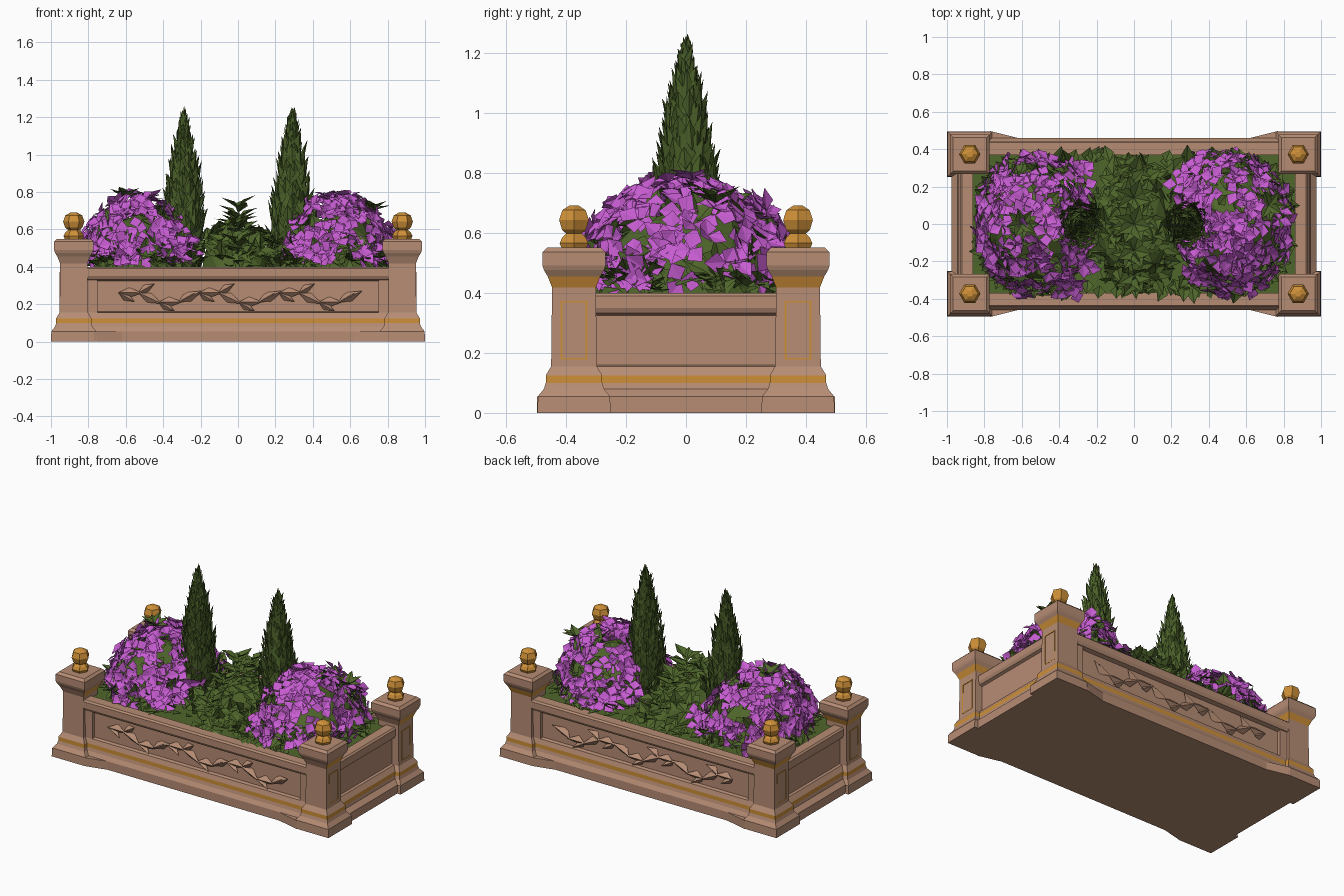
import bpy, bmesh, math, random
from mathutils import Vector

random.seed(7)
cube = bpy.data.objects.get("Cube")
if cube:
    bpy.data.objects.remove(cube, do_unlink=True)


def material(name, rgb):
    m = bpy.data.materials.new(name)
    m.use_nodes = True
    m.diffuse_color = (*rgb, 1)
    m.node_tree.nodes["Principled BSDF"].inputs["Base Color"].default_value = (*rgb, 1)
    return m


STONE = material("terracotta stone", (0.47, 0.265, 0.175))
GOLD = material("old gold", (0.62, 0.28, 0.04))
LEAF = material("leaf green", (0.078, 0.132, 0.024))
CYPRESS = material("dark cypress green", (0.07, 0.118, 0.022))
PETAL = material("magenta petal", (0.58, 0.11, 0.65))


def finish(bm, name, mats, recalc=False):
    if recalc:
        bmesh.ops.recalc_face_normals(bm, faces=bm.faces)
    me = bpy.data.meshes.new(name)
    bm.to_mesh(me)
    bm.free()
    for m in mats:
        me.materials.append(m)
    ob = bpy.data.objects.new(name, me)
    bpy.context.collection.objects.link(ob)


def skin(bm, rings, mats):
    """Join rings of points with quads and close both ends."""
    loops = [[bm.verts.new(p) for p in ring] for ring in rings]
    n = len(loops[0])
    for a, b, mat in zip(loops, loops[1:], mats):
        for i in range(n):
            j = (i + 1) % n
            bm.faces.new((a[i], a[j], b[j], b[i])).material_index = mat
    bm.faces.new(loops[0][::-1])
    bm.faces.new(loops[-1]).material_index = mats[-1]


def rect(cx, cy, hx, hy, z):
    return [(cx + sx * hx, cy + sy * hy, z) for sx, sy in ((-1, -1), (1, -1), (1, 1), (-1, 1))]


def box(bm, x0, x1, y0, y1, z0, z1):
    c = ((x0 + x1) / 2, (y0 + y1) / 2, abs(x1 - x0) / 2, abs(y1 - y0) / 2)
    skin(bm, [rect(*c, z0), rect(*c, z1)], [0])


def leaf(bm, p, d, n, length, width, fold=0.012):
    """Folded diamond growing from p along d and facing n."""
    d = d.normalized()
    s = d.cross(n)
    if s.length < 0.01:
        s = d.orthogonal()
    s.normalize()
    n = s.cross(d)
    mid = p + d * length * 0.45
    base, tip, m = bm.verts.new(p), bm.verts.new(p + d * length), bm.verts.new(mid)
    r = bm.verts.new(mid + s * width / 2 + n * fold)
    l = bm.verts.new(mid - s * width / 2 + n * fold)
    for f in ((base, r, m), (r, tip, m), (tip, l, m), (l, base, m)):
        bm.faces.new(f)


def jitter(a):
    return Vector([random.uniform(-a, a) for _ in range(3)])


# Trough: stepped plinth, gold band, recessed walls, rim and planted bed
bm = bmesh.new()
rows = [(0.975, 0.46, 0, 0), (0.975, 0.46, 0.055, 0), (0.945, 0.445, 0.08, 0),
        (0.94, 0.44, 0.1, 1), (0.94, 0.44, 0.125, 0), (0.92, 0.43, 0.155, 0),
        (0.905, 0.408, 0.16, 0), (0.905, 0.408, 0.325, 0), (0.922, 0.435, 0.332, 0),
        (0.93, 0.445, 0.35, 0), (0.93, 0.445, 0.39, 0), (0.92, 0.435, 0.4, 0),
        (0.86, 0.37, 0.4, 0), (0.86, 0.37, 0.385, 2)]
skin(bm, [rect(0, 0, *r[:3]) for r in rows], [r[3] for r in rows])
for sx in (-1, 1):
    for sy in (-1, 1):
        # Panel stile and flared plinth end beside each post
        box(bm, sx * 0.75, sx * 0.82, sy * 0.39, sy * 0.43, 0.15, 0.34)
        wedge = [(0.77, 0.44), (0.77, 0.497), (0.62, 0.46), (0.62, 0.44)]
        skin(bm, [[(sx * x, sy * y, z) for x, y in wedge] for z in (0, 0.055)], [0])
finish(bm, "planter_trough", [STONE, GOLD, LEAF], True)

# Corner posts with inlaid gold frames, and lathed ball finials
POST = [(0.122, 0, 0), (0.12, 0.055, 0), (0.1, 0.08, 0), (0.094, 0.1, 1),
        (0.094, 0.125, 0), (0.076, 0.155, 0), (0.073, 0.418, 1), (0.088, 0.455, 0),
        (0.1, 0.475, 0), (0.105, 0.49, 0), (0.105, 0.535, 0), (0.09, 0.55, 0)]
FINIAL = [(0.046, 0.545), (0.055, 0.565), (0.045, 0.585), (0.03, 0.597),
          (0.046, 0.61), (0.057, 0.642), (0.045, 0.675), (0.018, 0.69)]
for sx, side in ((-1, "right"), (1, "left")):
    for sy, end in ((-1, "front"), (1, "back")):
        cx, cy = sx * 0.878, sy * 0.373
        bm = bmesh.new()
        skin(bm, [rect(cx, cy, h, h, z) for h, z, _ in POST], [p[2] for p in POST])
        # The upper gold collar is plain stone on its front face
        bm.normal_update()
        for f in bm.faces:
            if f.normal.y < -0.5 and f.calc_center_median().z > 0.4:
                f.material_index = 0
        finish(bm, f"{end}_{side}_post", [STONE, GOLD], True)

        bm = bmesh.new()
        x0, x1 = cx + sx * 0.07, cx + sx * 0.077
        for k in (-1, 1):
            box(bm, x0, x1, cy + k * 0.042 - 0.003, cy + k * 0.042 + 0.003, 0.18, 0.37)
            zc = 0.275 + k * 0.095
            box(bm, x0, x1, cy - 0.045, cy + 0.045, zc - 0.003, zc + 0.003)
        finish(bm, f"{end}_{side}_post_inlay", [GOLD], True)

        bm = bmesh.new()
        turn = [i * math.tau / 6 for i in range(6)]
        skin(bm, [[(cx + r * math.cos(a), cy + r * math.sin(a), z) for a in turn]
                  for r, z in FINIAL], [0] * len(FINIAL))
        finish(bm, f"{end}_{side}_finial", [GOLD], True)

# Carved vine on the long panels: wavy stem with leaves either side
for sy, end in ((-1, "front"), (1, "back")):
    bm = bmesh.new()
    out = Vector((0, sy, 0))
    path = [Vector((-0.64 + i * 0.107, sy * 0.432, 0.237 + 0.035 * math.sin(i * 1.57 + 0.8)))
            for i in range(13)]
    for i, (a, b) in enumerate(zip(path, path[1:])):
        leaf(bm, a, b - a, out, (b - a).length * 1.2, 0.055, -0.026)
        up = 1 if i % 2 else -1
        leaf(bm, a, Vector((0.9, 0, up * 0.5)), out, 0.1, 0.045, -0.026)
    finish(bm, f"{end}_carved_vine", [STONE])


def dome_point(cx, rx, ry, h, low=0.0, high=1.0):
    """Random point and outward direction on half an ellipsoid."""
    a, u = random.uniform(0, math.tau), random.uniform(low, high)
    r = math.sqrt(1 - u * u)
    x, y = r * math.cos(a), r * math.sin(a)
    p = Vector((cx + rx * x, ry * y, 0.41 + h * u))
    return p, Vector((x / rx, y / ry, u / h)).normalized()


def core(bm, cx, rx, ry, h):
    made = bmesh.ops.create_icosphere(bm, subdivisions=2, radius=1)
    for v in made["verts"]:
        v.co = (cx + v.co.x * rx, v.co.y * ry, 0.4 + max(v.co.z, -0.05) * h)


def lying_leaf(bm, p, n, length, width):
    """Leaf spread over the surface of a mound, tip drooping outward."""
    d = n.cross(jitter(1)).normalized() + n * random.uniform(0.1, 0.8) + jitter(0.2)
    leaf(bm, p, d, n + Vector((0, 0, 0.4)), length, width)


def petal_clump(bm, p, n):
    """Three broad petals opened around n."""
    t = n.orthogonal().normalized()
    b, spin = n.cross(t), random.uniform(0, math.tau)
    for k in range(3):
        a = spin + k * math.tau / 3
        d = t * math.cos(a) + b * math.sin(a) + n * random.uniform(-0.1, 0.5)
        leaf(bm, p, d, n, random.uniform(0.055, 0.085), 0.07, 0.008)


# Flowering bushes: leafy core, skirt of leaves and broad folded petals
for sx, side in ((-1, "right"), (1, "left")):
    cx = sx * 0.53
    bm = bmesh.new()
    core(bm, cx, 0.25, 0.31, 0.28)
    for i in range(170):
        p, n = dome_point(cx, 0.27, 0.34, 0.31, 0, 0.35 if i % 2 else 1)
        lying_leaf(bm, p, n, random.uniform(0.08, 0.12), 0.07)
    # Small sprig near the crown
    for i in range(8):
        a = i * 2.4
        d = Vector((math.cos(a), math.sin(a), 0.3 + i * 0.06))
        p = Vector((-0.6, 0, 0.77)) if sx < 0 else Vector((0.72, 0.1, 0.7))
        leaf(bm, p, d, Vector((0, 0, 1)), 0.1, 0.055)
    finish(bm, f"{side}_bush_leaves", [LEAF])

    bm = bmesh.new()
    for i in range(185):
        p, n = dome_point(cx, 0.295, 0.36, 0.355, 0.1, 1)
        petal_clump(bm, p + jitter(0.02), (n + jitter(0.4)).normalized())
    # Blooms spilling low toward the middle, front and back
    for i in range(16):
        p = Vector((sx * random.uniform(0.22, 0.42), random.choice((-1, 1)) * random.uniform(0.2, 0.36),
                    random.uniform(0.44, 0.54)))
        petal_clump(bm, p, Vector((-sx * 0.3, p.y * 2, 0.8)).normalized())
    finish(bm, f"{side}_bush_flowers", [PETAL])

# Central shrub: leafy mound with rosettes
bm = bmesh.new()
core(bm, 0, 0.2, 0.31, 0.17)
for i in range(150):
    p, n = dome_point(0, 0.21, 0.32, 0.19)
    lying_leaf(bm, p, n, random.uniform(0.09, 0.13), 0.075)
for y, top in ((0, 0.72), (-0.14, 0.63), (0.14, 0.65), (-0.27, 0.53), (0.27, 0.53)):
    for i in range(14):
        a = i * 2.4
        d = Vector((math.cos(a), math.sin(a), 0.1 + i * 0.04))
        z = top - 0.14 + i * 0.011
        leaf(bm, Vector((0, y, z)), d, Vector((0, 0, 1)), 0.14 - i * 0.002, 0.075)
finish(bm, "central_shrub", [LEAF])

# Low leaves filling the bed and edging the rim
bm = bmesh.new()
for i in range(260):
    a = random.uniform(0, math.tau)
    c, s = math.cos(a), math.sin(a)
    k = 1 if i % 2 else random.uniform(0.75, 1)
    p = Vector((k * 0.79 * math.copysign(abs(c) ** 0.55, c),
                k * 0.33 * math.copysign(abs(s) ** 0.5, s), random.uniform(0.4, 0.46)))
    d = Vector((c, s, random.uniform(-0.1, 0.7))) + jitter(0.6)
    leaf(bm, p, d, Vector((c * 0.4, s * 0.4, 1)), random.uniform(0.07, 0.11), 0.07)
finish(bm, "edging_leaves", [LEAF])


def cypress_radius(t):
    return 0.115 * min(1, 0.75 + t) * (1 - t ** 2.3) + 0.008


# Pair of columnar cypresses covered in broad upright scales
for sx, side in ((-1, "right"), (1, "left")):
    cx = sx * 0.29
    bm = bmesh.new()
    turn = [i * math.tau / 8 for i in range(8)]
    levels = [i / 8 for i in range(9)]
    skin(bm, [[(cx + 0.8 * cypress_radius(t) * math.cos(a), 0.8 * cypress_radius(t) * math.sin(a),
                0.4 + 0.78 * t) for a in turn] for t in levels], [0] * 9)
    for i in range(260):
        t = (i / 260) ** 1.05
        a = i * 2.4 + random.uniform(-0.3, 0.3)
        n = Vector((math.cos(a), math.sin(a), 0))
        p = Vector((cx, 0, 0.39 + 0.78 * t)) + n * cypress_radius(t) * random.uniform(0.8, 1.02)
        d = Vector((0, 0, 1)) + n * random.uniform(0.0, 0.4) * (1 - t) + jitter(0.12)
        leaf(bm, p, d, n, random.uniform(0.085, 0.115) - 0.015 * t, 0.065 - 0.025 * t, -0.014)
    finish(bm, f"{side}_cypress", [CYPRESS])
